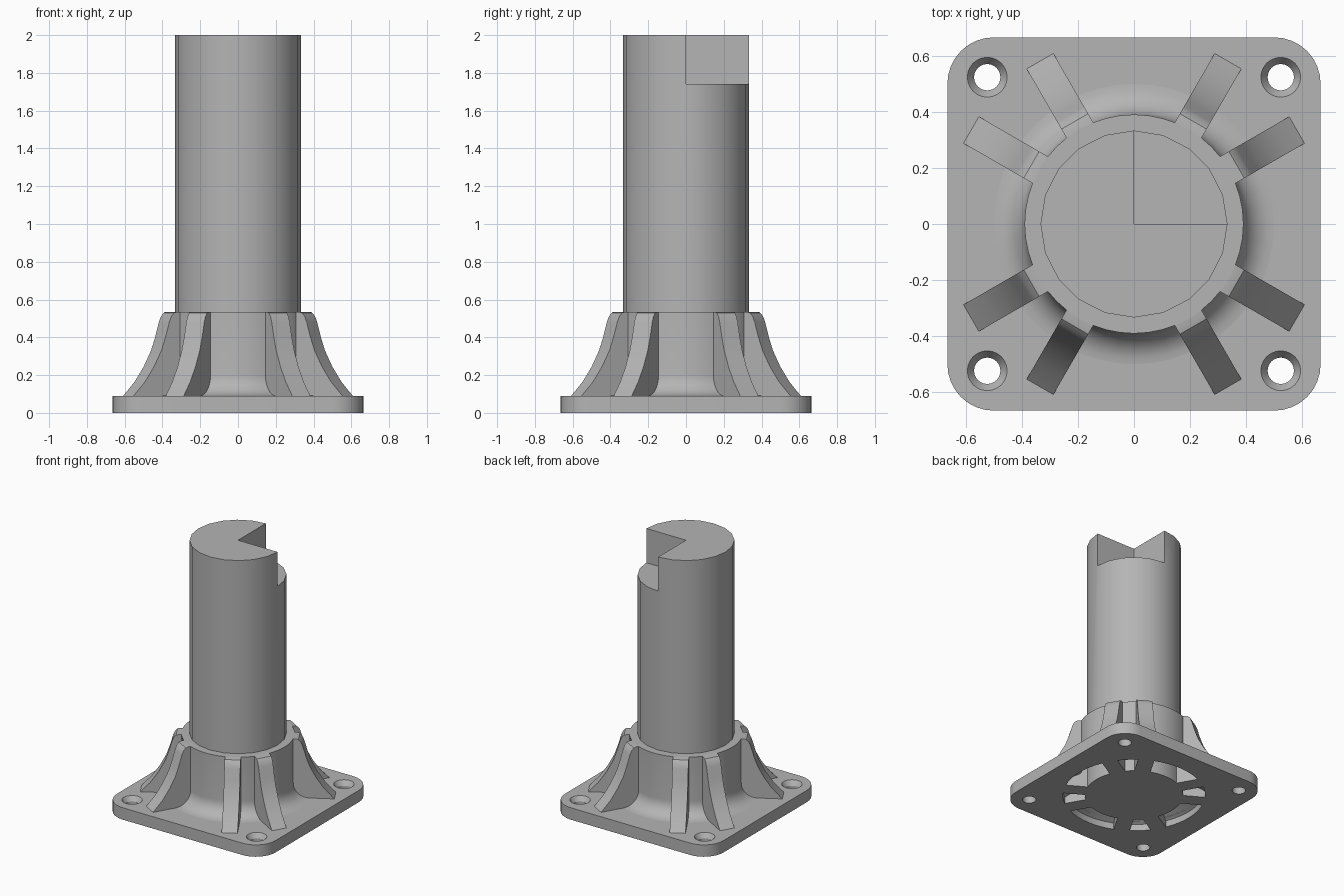
import bpy, bmesh
from math import sin, cos, pi, asin, radians
from mathutils import Matrix

cube = bpy.data.objects.get("Cube")
if cube:
    bpy.data.objects.remove(cube, do_unlink=True)

grey = bpy.data.materials.new("mid grey")
grey.use_nodes = True
colour = (0.46, 0.46, 0.46, 1)
grey.diffuse_color = colour
grey.node_tree.nodes["Principled BSDF"].inputs["Base Color"].default_value = colour

PLATE_TOP, COLLAR_TOP, POST_R = 0.09, 0.535, 0.333
RIB_HALF = 0.055
RIB_ANGLES = [radians(a + q) for q in (0, 90, 180, 270) for a in (30, 60)]


def finish(name, bm):
    bmesh.ops.recalc_face_normals(bm, faces=bm.faces)
    mesh = bpy.data.meshes.new(name)
    bm.to_mesh(mesh)
    bm.free()
    mesh.materials.append(grey)
    obj = bpy.data.objects.new(name, mesh)
    bpy.context.collection.objects.link(obj)
    return obj


def select(obj):
    bpy.ops.object.select_all(action='DESELECT')
    obj.select_set(True)
    bpy.context.view_layer.objects.active = obj


def smooth(obj):
    select(obj)
    bpy.ops.object.shade_smooth_by_angle(angle=radians(30))


def cut(obj, cutter):
    select(obj)
    mod = obj.modifiers.new("cut", 'BOOLEAN')
    mod.operation, mod.solver, mod.object = 'DIFFERENCE', 'EXACT', cutter
    bpy.ops.object.modifier_apply(modifier=mod.name)


def extrude(bm, points, vector):
    face = bm.faces.new([bm.verts.new(p) for p in points])
    out = bmesh.ops.extrude_face_region(bm, geom=[face])["geom"]
    new = [v for v in out if isinstance(v, bmesh.types.BMVert)]
    bmesh.ops.translate(bm, vec=vector, verts=new)
    return list(face.verts) + new


def bridge(bm, rings, closed):
    # Join equal vertex loops, capping the ends of an open sweep
    pairs = list(zip(rings, rings[1:] + rings[:1]))
    for a, b in pairs if closed else pairs[:-1]:
        for i in range(len(a)):
            j = (i + 1) % len(a)
            bm.faces.new((a[i], a[j], b[j], b[i]))
    if not closed:
        bm.faces.new(rings[0])
        bm.faces.new(rings[-1])


def revolve(bm, profile, steps, x=0, y=0):
    rings = [[bm.verts.new((x + r * cos(2 * pi * k / steps), y + r * sin(2 * pi * k / steps), z))
              for k in range(steps)] for r, z in profile]
    bridge(bm, rings, False)


# Base plate with rounded corners
half, corner = 0.665, 0.165
outline = []
for quarter in range(4):
    mid = (quarter + 0.5) * pi / 2
    cx, cy = ((half - corner) * (1 if f(mid) > 0 else -1) for f in (cos, sin))
    for k in range(9):
        a = (quarter + k / 8) * pi / 2
        outline.append((cx + corner * cos(a), cy + corner * sin(a), 0))
bm = bmesh.new()
extrude(bm, outline, (0, 0, PLATE_TOP))
plate = finish("base_plate", bm)

# Collar flaring into the plate
flare = 0.11
profile = [(0.5, 0.06)]
for k in range(9):
    a = pi / 2 * k / 8
    profile.append((0.5 - flare * sin(a), PLATE_TOP + flare * (1 - cos(a))))
profile.append((0.39, COLLAR_TOP))
bm = bmesh.new()
revolve(bm, profile, 48)
collar = finish("collar", bm)

# Countersunk screw holes
bm = bmesh.new()
for x in (-0.523, 0.523):
    for y in (-0.523, 0.523):
        revolve(bm, [(0.047, -0.1), (0.047, 0.055), (0.071, PLATE_TOP), (0.071, 0.2)], 24, x, y)
holes = finish("hole_cutter", bm)

# Pockets under the collar, separated by the ribs
pocket = [(0.345, -0.1), (0.5, -0.1), (0.5, 0.05), (0.46, 0.07), (0.4, 0.1), (0.365, 0.2), (0.345, 0.2)]
bm = bmesh.new()
for i, start in enumerate(RIB_ANGLES):
    end = RIB_ANGLES[i + 1] if i < 7 else RIB_ANGLES[0] + 2 * pi
    rings = []
    for k in range(9):
        ring = []
        for r, z in pocket:
            gap = asin((RIB_HALF + 0.002) / r)
            a = start + gap + (end - start - 2 * gap) * k / 8
            ring.append(bm.verts.new((r * cos(a), r * sin(a), z)))
        rings.append(ring)
    bridge(bm, rings, False)
pockets = finish("pocket_cutter", bm)

cut(plate, holes)
cut(plate, pockets)
cut(collar, pockets)

# Post with a quarter notch at the top
bm = bmesh.new()
revolve(bm, [(POST_R, 0.04), (POST_R, 2)], 20)
post = finish("post", bm)
bm = bmesh.new()
extrude(bm, [(0, 0, 1.74), (1, 0, 1.74), (1, 1, 1.74), (0, 1, 1.74)], (0, 0, 1))
notch = finish("notch_cutter", bm)
cut(post, notch)

# Eight curved buttress ribs
side = [(0.34, 0.05), (0.67, 0.05), (0.67, PLATE_TOP), (0.6, 0.165), (0.545, 0.245), (0.5, 0.33),
        (0.475, 0.4), (0.452, 0.48), (0.44, 0.51), (0.422, 0.53), (0.4, COLLAR_TOP), (0.34, COLLAR_TOP)]
bm = bmesh.new()
for angle in RIB_ANGLES:
    verts = extrude(bm, [(r, -RIB_HALF, z) for r, z in side], (0, 2 * RIB_HALF, 0))
    bmesh.ops.rotate(bm, verts=verts, matrix=Matrix.Rotation(angle, 3, 'Z'))
ribs = finish("ribs", bm)

for cutter in (holes, pockets, notch):
    bpy.data.objects.remove(cutter, do_unlink=True)
for part in (plate, collar, post, ribs):
    smooth(part)
